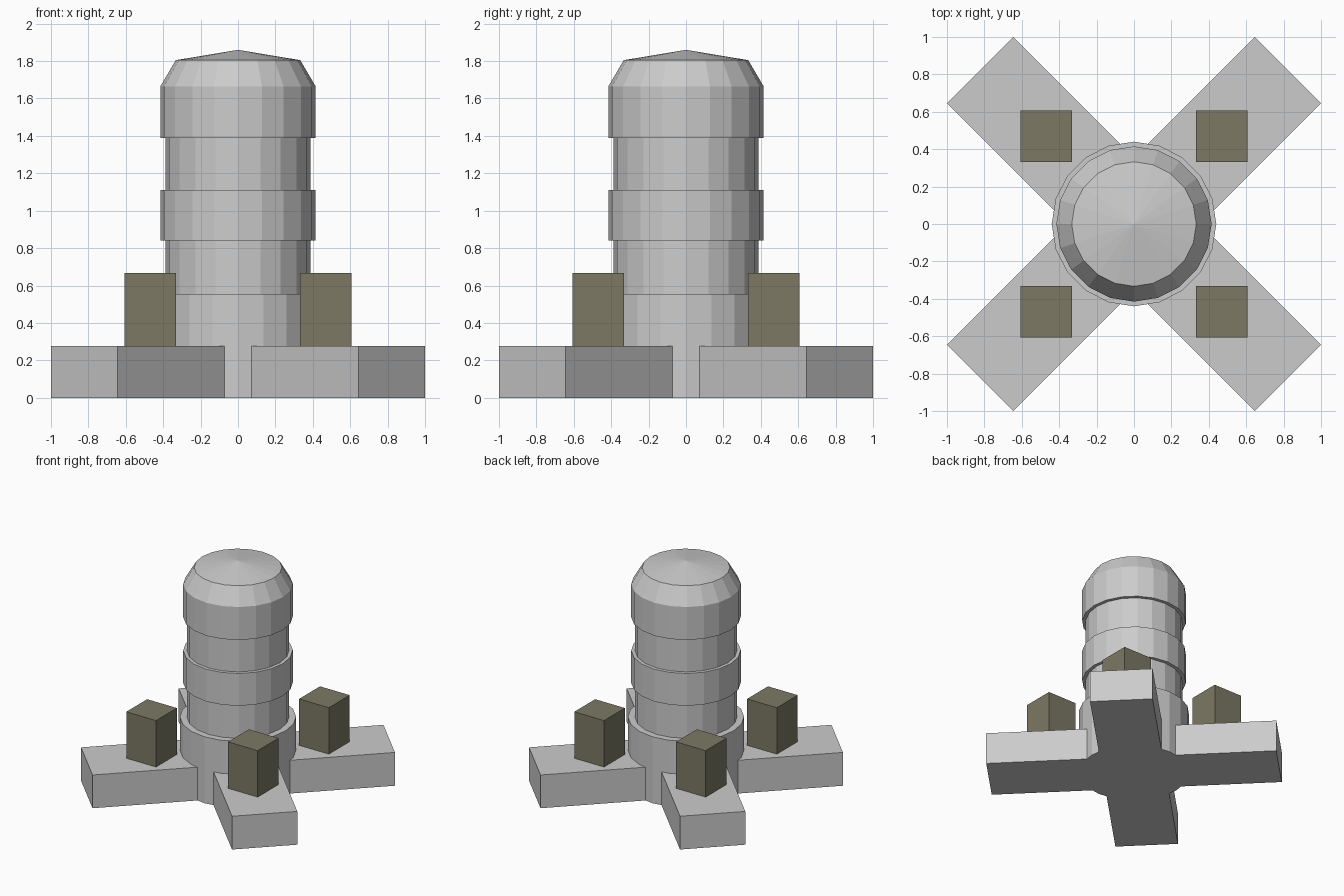
import bpy, math

if "Cube" in bpy.data.objects:
    bpy.data.objects.remove(bpy.data.objects["Cube"])

SIDES = 20


def drum(name, r_bottom, r_top, z0, z1):
    bpy.ops.mesh.primitive_cone_add(vertices=SIDES, radius1=r_bottom, radius2=r_top,
                                    depth=z1 - z0, location=(0, 0, (z0 + z1) / 2))
    bpy.context.object.name = name


def box(name, size, loc, turn=0.0):
    bpy.ops.mesh.primitive_cube_add(size=1, location=loc, rotation=(0, 0, turn))
    ob = bpy.context.object
    ob.name = name
    ob.scale = size
    return ob


# Tower: stacked 20-sided drums with a bevelled shoulder and shallow cone roof
drum("base_drum", 0.44, 0.44, 0.0, 0.555)
drum("lower_neck", 0.387, 0.387, 0.555, 0.84)
drum("middle_band", 0.415, 0.415, 0.84, 1.11)
drum("upper_neck", 0.387, 0.387, 1.11, 1.39)
drum("top_band", 0.415, 0.415, 1.39, 1.665)
drum("shoulder", 0.415, 0.333, 1.665, 1.805)
drum("roof_cone", 0.333, 0.0, 1.805, 1.86)

# Cross-shaped foot: two diagonal beams through the centre
for i, deg in enumerate((45, 135)):
    box(f"foot_beam_{i + 1}", (2.326, 0.502, 0.278), (0, 0, 0.139), math.radians(deg))

# Dark olive blocks standing on each arm
olive = bpy.data.materials.new("olive")
olive.diffuse_color = (0.2, 0.19, 0.127, 1)
olive.use_nodes = True
olive.node_tree.nodes["Principled BSDF"].inputs["Base Color"].default_value = olive.diffuse_color
for sx in (-1, 1):
    for sy in (-1, 1):
        side = ("front" if sy < 0 else "back") + ("_left" if sx < 0 else "_right")
        b = box(f"{side}_block", (0.275, 0.275, 0.388), (sx * 0.47, sy * 0.47, 0.472))
        b.data.materials.append(olive)
